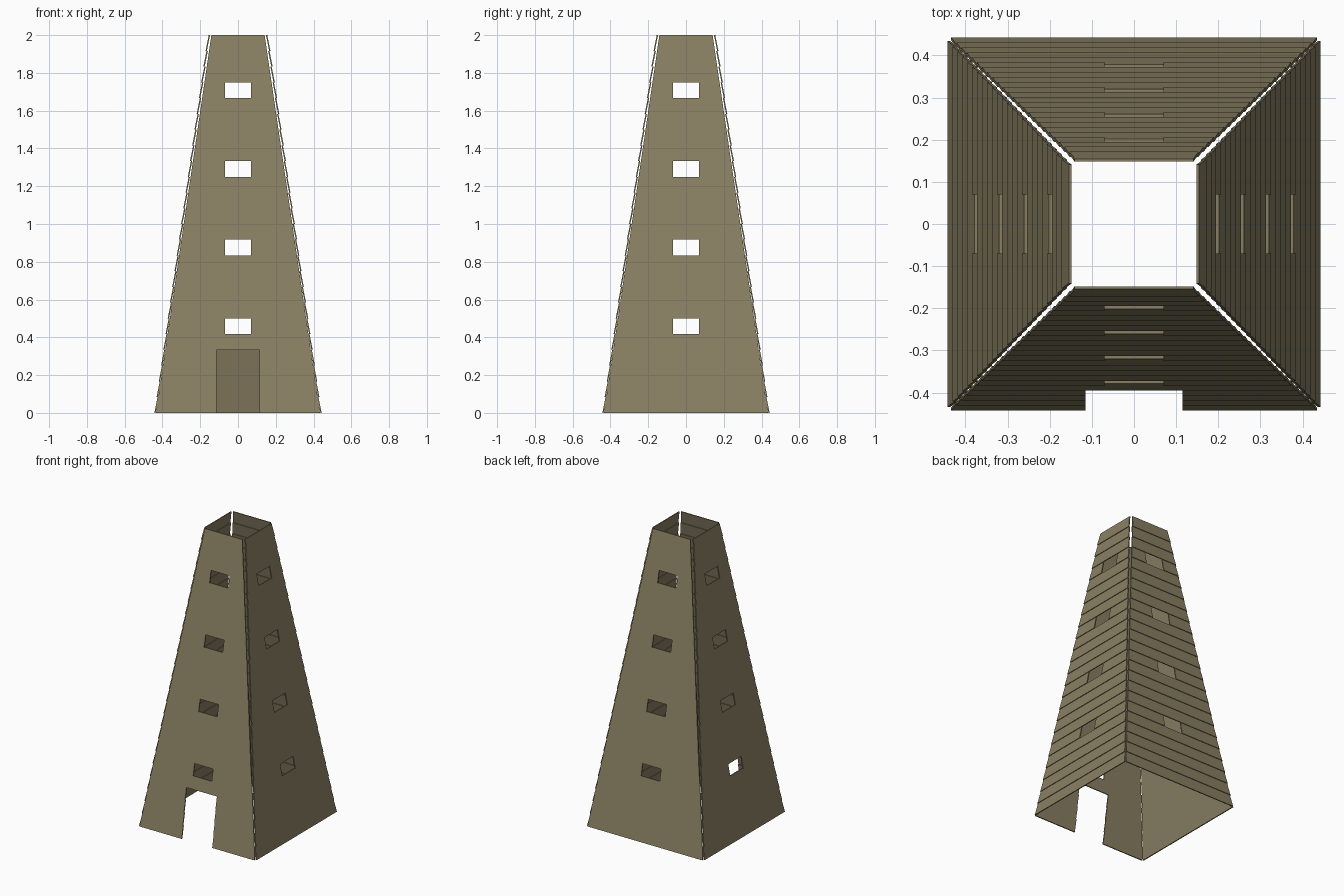
import bpy, bmesh, math
from mathutils import Matrix, Vector

cube = bpy.data.objects.get("Cube")
if cube:
    bpy.data.objects.remove(cube, do_unlink=True)

ROWS = 24
H = 2.0 / ROWS
THICK = 0.007
BASE, STEP, LAP = 0.443, 0.0118, 0.005   # outer foot, inset per row, clapboard lap
WINDOW_ROWS = (5, 10, 15, 20)
WINDOW_HALF, DOOR_HALF, DOOR_ROWS = 0.07, 0.115, 4

wood = bpy.data.materials.new("weathered_wood")
color = (0.250, 0.212, 0.124, 1)
wood.diffuse_color = color
wood.use_nodes = True
bsdf = wood.node_tree.nodes["Principled BSDF"]
bsdf.inputs["Base Color"].default_value = color
bsdf.inputs["Roughness"].default_value = 0.9


def half_width(z):
    return 0.434 + (0.141 - 0.434) * z / 2


def add_board(bm, row, low, high):
    """One leaning board; low and high are its x ranges at foot and top."""
    z0, z1 = row * H, (row + 1) * H
    foot = BASE - STEP * row
    top = foot - STEP - LAP
    rings = []
    for z, depth, (a, b) in ((z0, foot, low), (z1, top, high)):
        rings.append([bm.verts.new(p) for p in (
            (a, -depth, z), (b, -depth, z),
            (b, THICK - depth, z), (a, THICK - depth, z))])
    bottom, upper = rings
    bm.faces.new(bottom[::-1])
    bm.faces.new(upper)
    for i in range(4):
        j = (i + 1) % 4
        bm.faces.new((bottom[i], bottom[j], upper[j], upper[i]))


def make_wall(name, angle, has_door):
    bm = bmesh.new()
    for row in range(ROWS):
        w0, w1 = half_width(row * H), half_width((row + 1) * H)
        gap = 0
        if row in WINDOW_ROWS:
            gap = WINDOW_HALF
        elif has_door and row < DOOR_ROWS:
            gap = DOOR_HALF
        if gap:
            add_board(bm, row, (-w0, -gap), (-w1, -gap))
            add_board(bm, row, (gap, w0), (gap, w1))
        else:
            add_board(bm, row, (-w0, w0), (-w1, w1))
    bmesh.ops.recalc_face_normals(bm, faces=bm.faces)
    bm.transform(Matrix.Rotation(angle, 4, "Z"))
    mesh = bpy.data.meshes.new(name)
    bm.to_mesh(mesh)
    bm.free()
    mesh.materials.append(wood)
    bpy.context.collection.objects.link(bpy.data.objects.new(name, mesh))


# Four clapboard walls, the doorway only in the front one
for k, side in enumerate(("front", "left", "back", "right")):
    make_wall(side + "_wall", k * math.pi / 2, side == "front")
